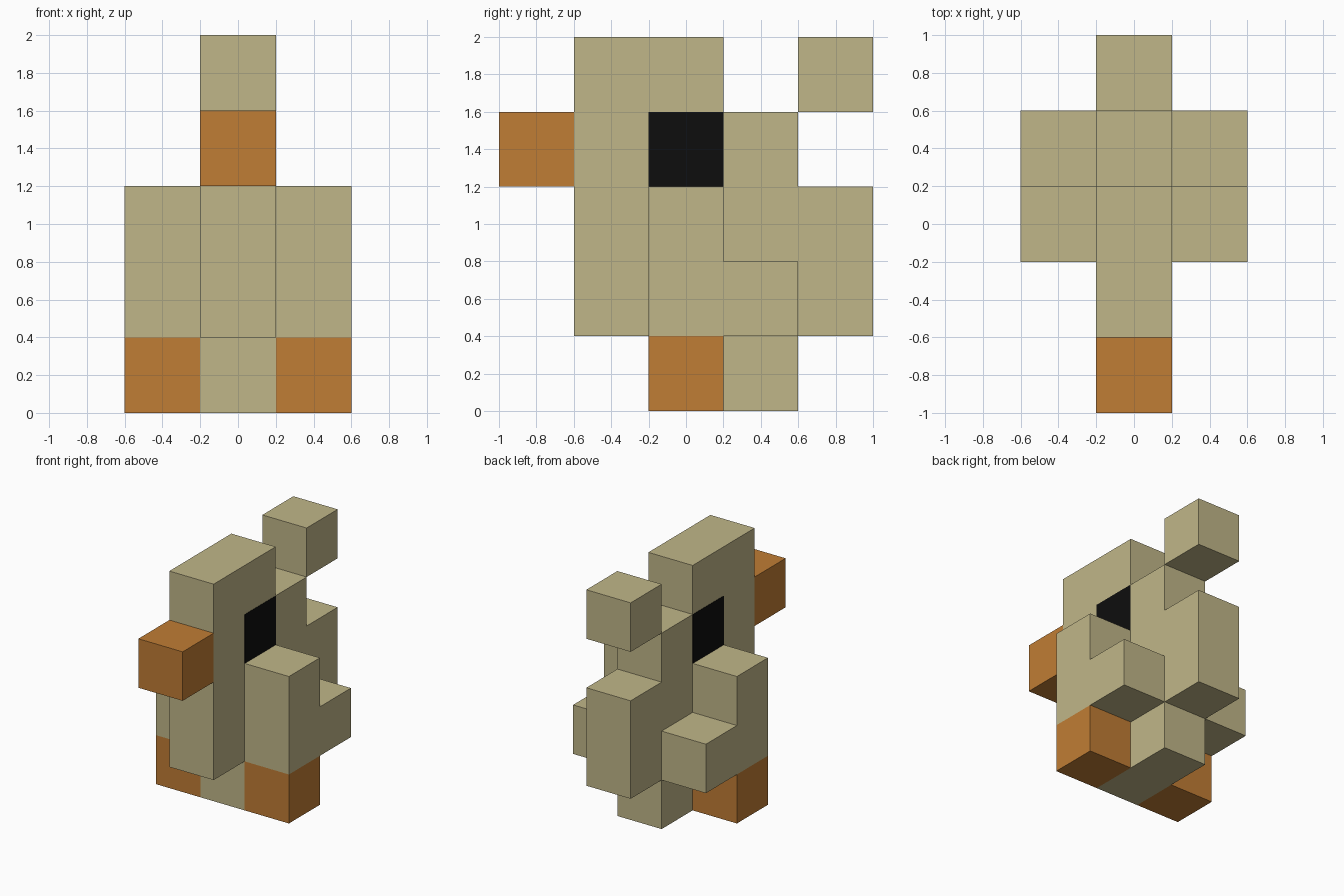
import bpy
import bmesh

cube = bpy.data.objects.get("Cube")
if cube:
    bpy.data.objects.remove(cube, do_unlink=True)


def material(name, rgb):
    mat = bpy.data.materials.new(name)
    mat.use_nodes = True
    mat.diffuse_color = (*rgb, 1)
    mat.node_tree.nodes["Principled BSDF"].inputs["Base Color"].default_value = (*rgb, 1)
    return mat


TAN = material("tan", (0.53, 0.47, 0.25))
ORANGE = material("orange", (0.53, 0.205, 0.035))
BLACK = material("black", (0.004, 0.004, 0.004))


def prism(name, profile, x0, x1, mat):
    """Extrude a (y, z) outline from x0 to x1."""
    bm = bmesh.new()
    face = bm.faces.new([bm.verts.new((x0, y, z)) for y, z in profile])
    new = bmesh.ops.extrude_face_region(bm, geom=[face])["geom"]
    bmesh.ops.translate(bm, vec=(x1 - x0, 0, 0),
                        verts=[v for v in new if isinstance(v, bmesh.types.BMVert)])
    bmesh.ops.recalc_face_normals(bm, faces=bm.faces[:])
    mesh = bpy.data.meshes.new(name)
    bm.to_mesh(mesh)
    bm.free()
    mesh.materials.append(mat)
    obj = bpy.data.objects.new(name, mesh)
    bpy.context.collection.objects.link(obj)
    return obj


def box(name, x, y, z, mat):
    return prism(name, [(y[0], z[0]), (y[1], z[0]), (y[1], z[1]), (y[0], z[1])], *x, mat)


# Head, chest, belly and rump share one stepped outline
prism("body", [(-0.2, 0), (0.6, 0), (0.6, 0.4), (1, 0.4), (1, 1.2), (0.6, 1.2),
               (0.6, 1.6), (0.2, 1.6), (0.2, 2), (-0.6, 2), (-0.6, 0.4), (-0.2, 0.4)],
      -0.2, 0.2, TAN)
box("beak", (-0.2, 0.2), (-1, -0.6), (1.2, 1.6), ORANGE)
box("tail_tip", (-0.2, 0.2), (0.6, 1), (1.6, 2), TAN)

# Parts on both sides
for side, s in (("left", 1), ("right", -1)):
    span = (0.2 * s, 0.6 * s)
    box(f"{side}_foot", span, (-0.2, 0.2), (0, 0.4), ORANGE)
    # Wing: tall shoulder stepping down towards the back
    prism(f"{side}_wing", [(-0.2, 0.4), (0.6, 0.4), (0.6, 0.8), (0.2, 0.8),
                           (0.2, 1.2), (-0.2, 1.2)], *span, TAN)
    box(f"{side}_eye", (0.199 * s, 0.202 * s), (-0.2, 0.2), (1.2, 1.6), BLACK)
